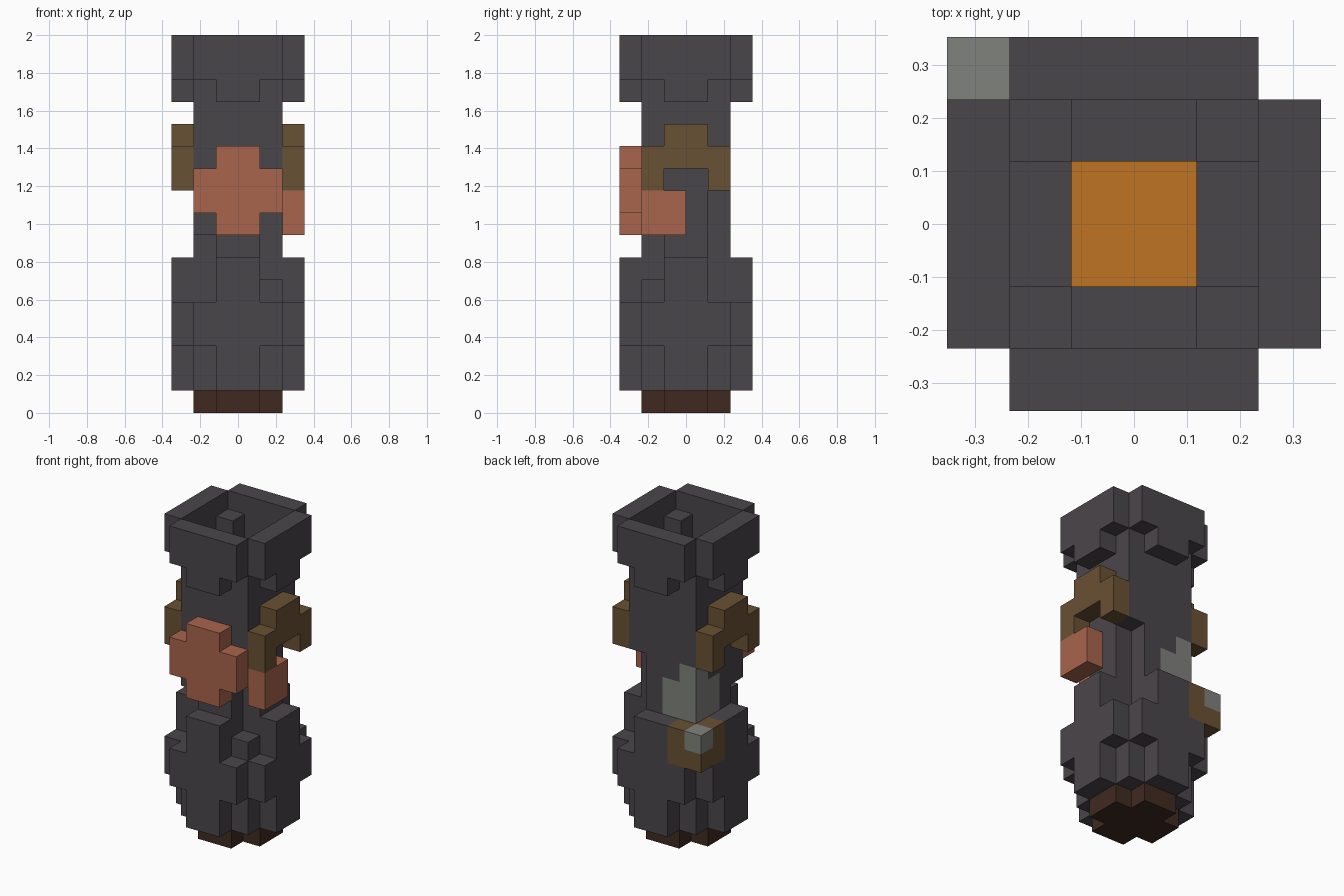
import bpy, bmesh
from mathutils import Vector

cube = bpy.data.objects.get("Cube")
if cube:
    bpy.data.objects.remove(cube, do_unlink=True)

UNIT = 2 / 17          # block size: the model is 6 x 6 x 17 blocks
cells = {}             # (x, y, z) -> part name


def fill(part, x, y, z):
    """Fill a box of blocks (half-open ranges); part None carves it away."""
    for i in range(*x):
        for j in range(*y):
            for k in range(*z):
                if part:
                    cells[i, j, k] = part
                else:
                    cells.pop((i, j, k), None)


def plates(part, width, z, sides="front back left right"):
    """Centred outer plates on the chosen sides."""
    span = (3 - width // 2, 3 + width // 2)
    where = {"front": (span, (0, 1)), "back": (span, (5, 6)),
             "right": ((0, 1), span), "left": ((5, 6), span)}
    for side in sides.split():
        fill(part, *where[side], z)


def corner(part, x, y, z):
    fill(part, (x, x + 1), (y, y + 1), z)


# Foot and main column
fill("foot", (1, 5), (1, 5), (0, 1))
for x in (1, 4):
    for y in (1, 4):
        corner(None, x, y, (0, 1))
fill("column", (1, 5), (1, 5), (1, 14))

# Worn corners above the bulge
corner(None, 4, 1, (6, 9))
corner(None, 4, 4, (5, 10))
corner(None, 1, 1, (5, 8))

# Bulging lower body
plates("lower_body", 2, (1, 7))
plates("lower_body", 4, (3, 5))

# Hollow rim with inner corner posts and glowing core
plates("rim", 2, (14, 17))
plates("rim", 4, (15, 17))
for x in (1, 4):
    for y in (1, 4):
        corner("rim_post", x, y, (14, 16))
fill(None, (2, 4), (2, 4), (13, 14))
fill("glowing_core", (2, 4), (2, 4), (12, 13))

# Arched side handles
plates("side_handle", 2, (11, 13), "left right")
plates("side_handle", 4, (10, 12), "left right")
for x in (0, 5):
    fill(None, (x, x + 1), (2, 4), (10, 11))

# Front cross and its side piece
plates("front_cross", 2, (8, 12), "front")
plates("front_cross", 4, (9, 11), "front")
fill("cross_side", (5, 6), (1, 3), (8, 10))

# Metal patch on the back corner of the column
fill("metal_patch", (1, 3), (4, 5), (7, 9))
fill("metal_patch", (1, 2), (3, 5), (7, 9))
corner("metal_patch", 1, 4, (9, 10))

# Bracket wrapping the back corner of the bulge
fill("bracket", (0, 2), (5, 6), (5, 7))
fill("bracket", (0, 1), (4, 6), (5, 7))
corner("bracket_cap", 0, 5, (6, 7))


def material(name, hex_code):
    def linear(c):
        return c / 12.92 if c <= 0.04045 else ((c + 0.055) / 1.055) ** 2.4
    rgb = [linear(v / 255) for v in bytes.fromhex(hex_code)]
    mat = bpy.data.materials.new(name)
    mat.use_nodes = True
    mat.diffuse_color = (*rgb, 1)
    bsdf = mat.node_tree.nodes["Principled BSDF"]
    bsdf.inputs["Base Color"].default_value = (*rgb, 1)
    bsdf.inputs["Roughness"].default_value = 0.9
    return mat


charcoal = material("charcoal", "4a464a")
dark_brown = material("dark brown", "402a20")
bronze = material("bronze", "695133")
clay = material("clay", "a9654d")
grey = material("grey metal", "80827d")
amber = material("amber", "bf7322")
colours = {"foot": dark_brown, "glowing_core": amber, "side_handle": bronze,
           "bracket": bronze, "front_cross": clay, "cross_side": clay,
           "metal_patch": grey, "bracket_cap": grey}


def build(part):
    """Mesh the exposed faces of one part."""
    bm = bmesh.new()
    for cell, name in cells.items():
        if name != part:
            continue
        for axis in range(3):
            for step in (0, 1):
                beside = list(cell)
                beside[axis] += 2 * step - 1
                if tuple(beside) in cells:
                    continue
                base = Vector(cell) - Vector((3, 3, 0))
                base[axis] += step
                u, v = Vector(), Vector()
                u[(axis + 1) % 3] = v[(axis + 2) % 3] = 1
                loop = [base, base + u, base + u + v, base + v]
                if not step:
                    loop.reverse()
                bm.faces.new([bm.verts.new(p * UNIT) for p in loop])
    bmesh.ops.remove_doubles(bm, verts=bm.verts, dist=UNIT / 100)
    bmesh.ops.dissolve_limit(bm, angle_limit=0.01, verts=bm.verts, edges=bm.edges)
    mesh = bpy.data.meshes.new(part)
    bm.to_mesh(mesh)
    bm.free()
    mesh.materials.append(colours.get(part, charcoal))
    bpy.context.collection.objects.link(bpy.data.objects.new(part, mesh))


for part in sorted(set(cells.values())):
    build(part)
